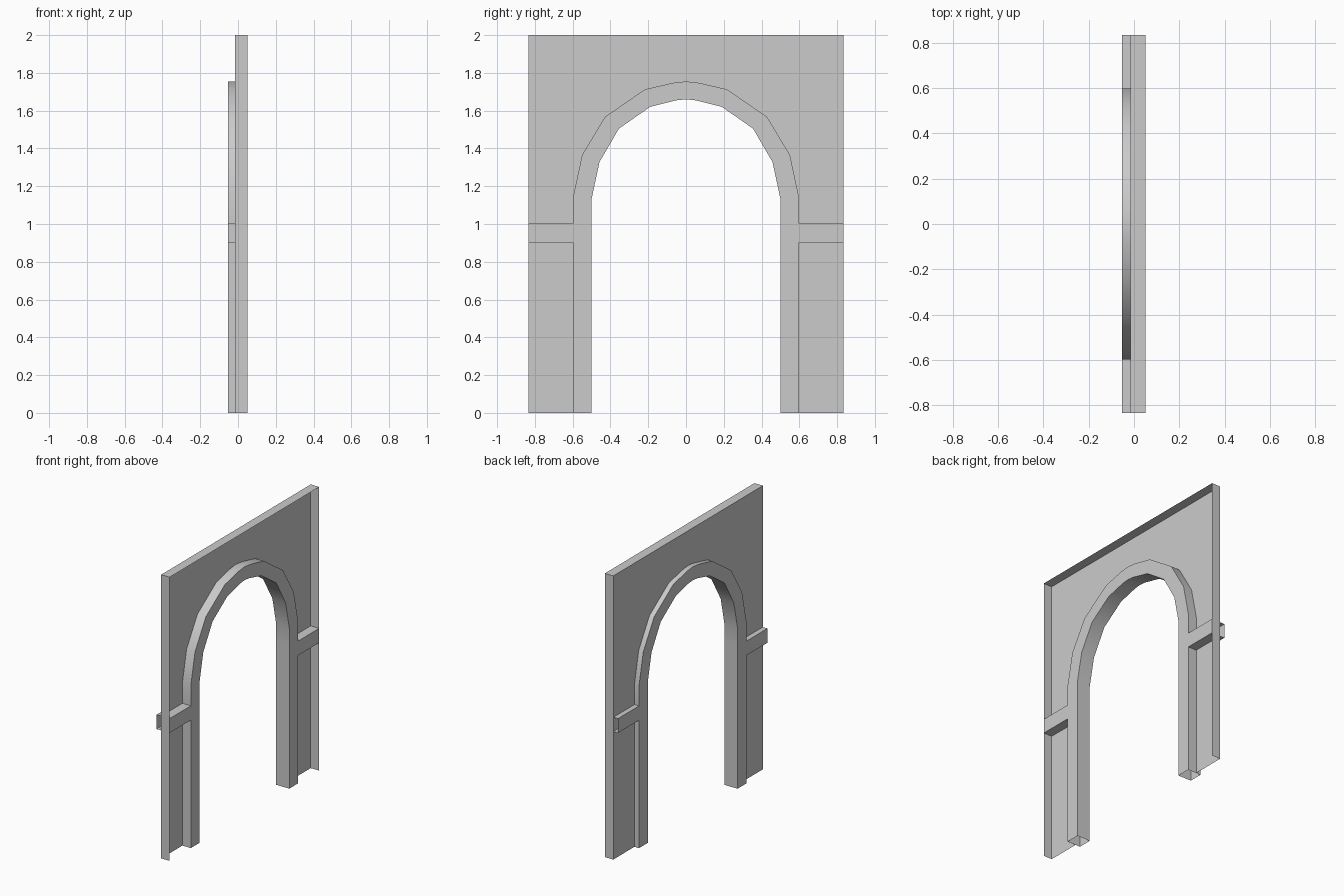
import bpy, bmesh, math

cube = bpy.data.objects.get("Cube")
if cube:
    bpy.data.objects.remove(cube, do_unlink=True)

# Main dimensions
HALF_W, HEIGHT = 0.833, 2.0
BACK, PANEL, FRONT = -0.052, -0.016, 0.05
BAR_LOW, BAR_HIGH = 0.902, 1.003

grey = bpy.data.materials.new("stone_grey")
grey.use_nodes = True
colour = (0.6, 0.6, 0.6, 1)
grey.diffuse_color = colour
grey.node_tree.nodes["Principled BSDF"].inputs["Base Color"].default_value = colour


def mirrored(half):
    """Full arch path from the half that runs from the foot to the crown."""
    return half + [(-y, z) for y, z in reversed(half[:-1])]


def ribbon(bm, path, x0, x1, closed=False):
    """Sweep a y-z path along x as an open strip."""
    a = [bm.verts.new((x0, y, z)) for y, z in path]
    b = [bm.verts.new((x1, y, z)) for y, z in path]
    for i in range(len(path) - (0 if closed else 1)):
        j = (i + 1) % len(path)
        bm.faces.new((a[i], a[j], b[j], b[i]))


def band(bm, outer, inner, x):
    """Flat strip between two y-z paths at a given x."""
    a = [bm.verts.new((x, y, z)) for y, z in outer]
    b = [bm.verts.new((x, y, z)) for y, z in inner]
    for i in range(len(outer) - 1):
        bm.faces.new((a[i], a[i + 1], b[i + 1], b[i]))


def finish(bm, name):
    bmesh.ops.remove_doubles(bm, verts=bm.verts, dist=0.0005)
    bmesh.ops.recalc_face_normals(bm, faces=bm.faces)
    mesh = bpy.data.meshes.new(name)
    bm.to_mesh(mesh)
    bm.free()
    mesh.materials.append(grey)
    ob = bpy.data.objects.new(name, mesh)
    bpy.context.collection.objects.link(ob)
    bpy.ops.object.select_all(action="DESELECT")
    ob.select_set(True)
    bpy.context.view_layer.objects.active = ob
    bpy.ops.object.shade_smooth_by_angle(angle=math.radians(35))


# Arch outlines, foot to crown
outer = mirrored([(0.597, 0), (0.597, BAR_LOW), (0.597, BAR_HIGH), (0.597, 1.147),
                  (0.55, 1.366), (0.429, 1.567), (0.217, 1.713), (0.07, 1.747), (0, 1.755)])
inner = mirrored([(0.5, 0), (0.5, BAR_LOW), (0.5, BAR_HIGH), (0.5, 1.132),
                  (0.458, 1.328), (0.355, 1.505), (0.19, 1.62), (0.05, 1.655), (0, 1.66)])

# Wall sheet around the arch, with thin returns on the sides and top
bm = bmesh.new()
frame = [(HALF_W, 0), (HALF_W, HEIGHT), (-HALF_W, HEIGHT), (-HALF_W, 0)]
bm.faces.new([bm.verts.new((PANEL, y, z)) for y, z in frame + outer[::-1]])
ribbon(bm, frame, PANEL, FRONT)
finish(bm, "wall_panel")

# Arch trim standing out on both faces, open at the feet
bm = bmesh.new()
for x in (BACK, FRONT):
    band(bm, outer, inner, x)
ribbon(bm, outer, BACK, FRONT)
ribbon(bm, inner, BACK, FRONT)

# Horizontal bars from the trim to the wall ends, open at the ends
for s in (-1, 1):
    near, far = s * 0.597, s * HALF_W
    for x in (BACK, FRONT):
        band(bm, [(near, BAR_LOW), (far, BAR_LOW)], [(near, BAR_HIGH), (far, BAR_HIGH)], x)
    for z in (BAR_LOW, BAR_HIGH):
        ribbon(bm, [(near, z), (far, z)], BACK, FRONT)
# Open the trim sides where the bars join
hidden = [f for f in bm.faces if abs(f.normal.y) > 0.9 or f.normal.length == 0]
for f in hidden:
    f.normal_update()
bm.normal_update()
joins = [f for f in bm.faces if abs(f.normal.y) > 0.9
         and abs(abs(f.calc_center_median().y) - 0.597) < 0.01
         and BAR_LOW < f.calc_center_median().z < BAR_HIGH]
bmesh.ops.delete(bm, geom=joins, context="FACES_ONLY")
finish(bm, "arch_trim_and_bars")
